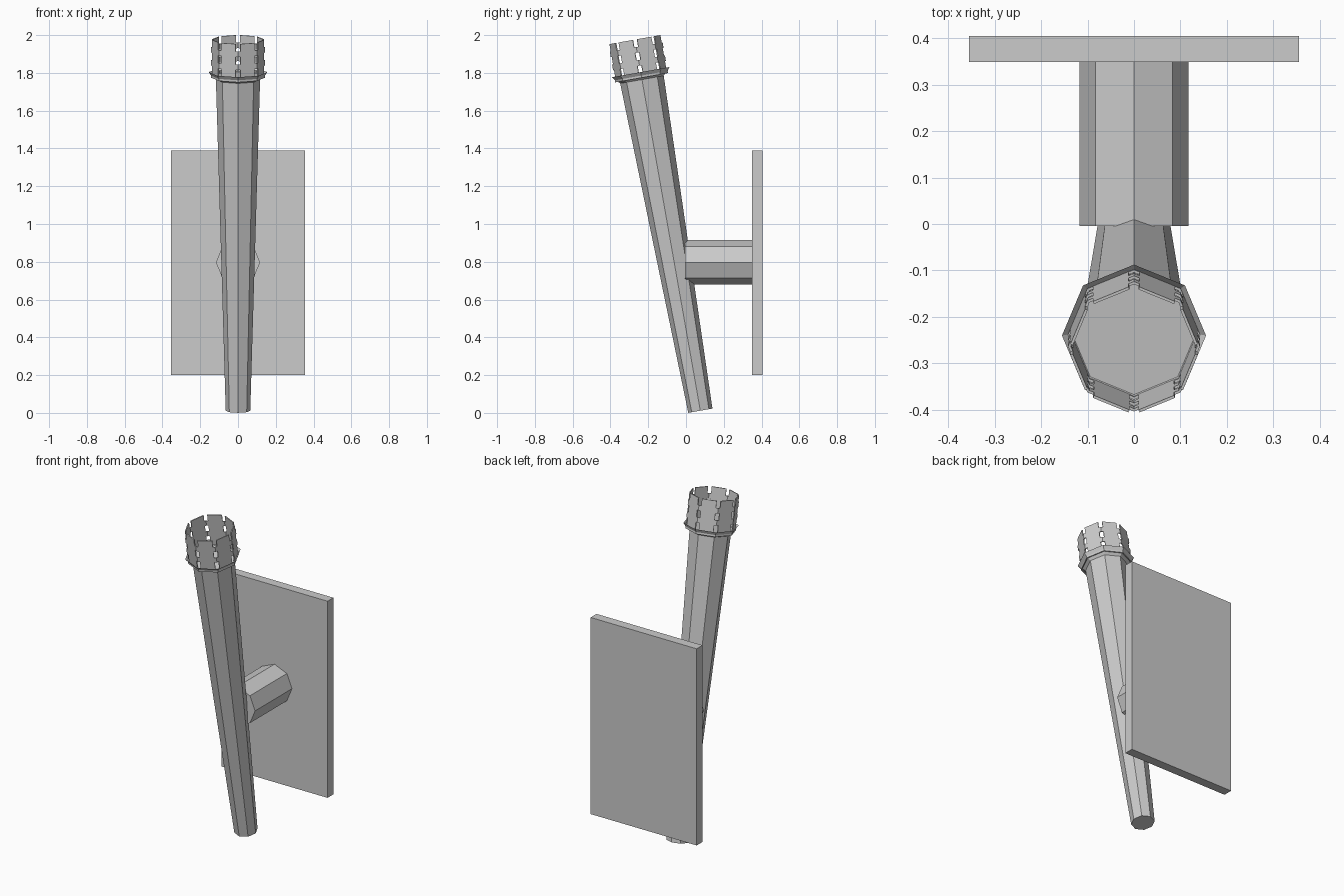
import bpy, bmesh
from math import sin, cos, pi, radians
from mathutils import Matrix, Vector

if "Cube" in bpy.data.objects:
    bpy.data.objects.remove(bpy.data.objects["Cube"])

TILT = Matrix.Translation((0, 0.076, 0.0116)) @ Matrix.Rotation(radians(10), 4, 'X')


def ring(r):
    return [Vector((r * cos(i * pi / 4), r * sin(i * pi / 4), 0)) for i in range(8)]


def finish(name, bm):
    bmesh.ops.recalc_face_normals(bm, faces=bm.faces)
    me = bpy.data.meshes.new(name)
    bm.to_mesh(me)
    bm.free()
    ob = bpy.data.objects.new(name, me)
    bpy.context.collection.objects.link(ob)
    return ob


def lathe8(name, profile, matrix):
    """Closed eight-sided solid from (radius, height) pairs."""
    bm = bmesh.new()
    rings = [[bm.verts.new(p + Vector((0, 0, z))) for p in ring(r)] for r, z in profile]
    for a, b in zip(rings, rings[1:]):
        for i in range(8):
            j = (i + 1) % 8
            bm.faces.new((a[i], a[j], b[j], b[i]))
    bm.faces.new(rings[0][::-1])
    bm.faces.new(rings[-1])
    bm.transform(matrix)
    return finish(name, bm)


# Tapered shaft with flared collar and recessed top
lathe8("torch_shaft", [(0.065, 0), (0.117, 1.78), (0.155, 1.82), (0.139, 1.797)], TILT)

# Slotted cup: corner slots are bridged only in the rung rows
levels = [1.79, 1.81, 1.855, 1.885, 1.925, 1.955, 1.995]
bridged = [True, False, True, False, True, False]
corners = ring(0.142)
loop = []
for i in range(8):
    p, q = corners[i], corners[(i + 1) % 8]
    d = (q - p).normalized() * 0.013
    loop += [p, p + d, q - d]
bm = bmesh.new()
rows = [[bm.verts.new(p + Vector((0, 0, z))) for p in loop] for z in levels]
for low, high, solid in zip(rows, rows[1:], bridged):
    for k in range(24):
        if solid or k % 3 == 1:
            n = (k + 1) % 24
            bm.faces.new((low[k], low[n], high[n], high[k]))
bmesh.ops.delete(bm, geom=[v for v in bm.verts if not v.link_faces], context='VERTS')
bm.transform(TILT)
cup = finish("torch_cup", bm)
mod = cup.modifiers.new("wall", 'SOLIDIFY')
mod.thickness = 0.006
mod.offset = -1

# Horizontal octagonal arm
lathe8("wall_arm", [(0.117, 0), (0.117, 0.36)],
       Matrix.Translation((0, -0.004, 0.797)) @ Matrix.Rotation(radians(-90), 4, 'X'))

# Wall plate
bm = bmesh.new()
bmesh.ops.create_cube(bm, size=1, matrix=Matrix.Translation((0, 0.377, 0.795))
                      @ Matrix.Diagonal((0.71, 0.056, 1.19, 1)))
finish("wall_plate", bm)
